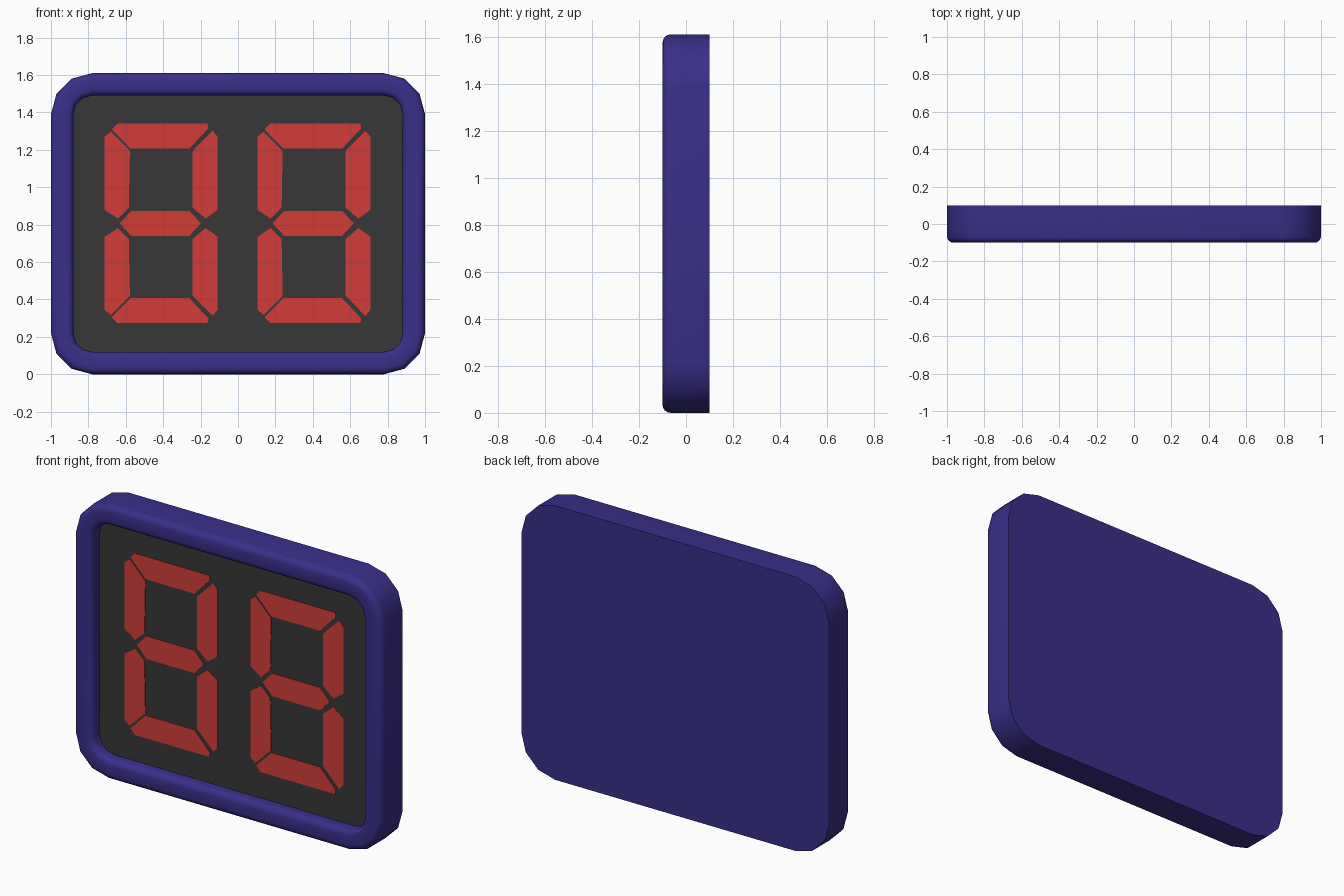
import bpy, bmesh, math

if "Cube" in bpy.data.objects:
    bpy.data.objects.remove(bpy.data.objects["Cube"])

W, H, R = 1.0, 1.61, 0.22      # half width, height, corner radius
PANEL_Y = -0.03                # depth of the recessed panel
B = 0.035                      # edge rounding


def material(name, rgb):
    m = bpy.data.materials.new(name)
    m.diffuse_color = (*rgb, 1)
    m.use_nodes = True
    m.node_tree.nodes["Principled BSDF"].inputs["Base Color"].default_value = m.diffuse_color
    return m


blue = material("indigo plastic", (0.041, 0.028, 0.25))
dark = material("charcoal", (0.038, 0.038, 0.038))
red = material("lit red", (0.64, 0.046, 0.039))


def ring(inset, y):
    """Rounded rectangle with three-sided corners, moved inward by inset."""
    pts, r = [], R - inset
    for k, (sx, top) in enumerate([(1, 1), (-1, 1), (-1, 0), (1, 0)]):
        cx, cz = sx * (W - R), H - R if top else R
        for i in range(4):
            a = math.radians(90 * k + 30 * i)
            pts.append((cx + r * math.cos(a), y, cz + r * math.sin(a)))
    return pts


def make(name, bm, mat):
    bmesh.ops.recalc_face_normals(bm, faces=bm.faces)
    me = bpy.data.meshes.new(name)
    bm.to_mesh(me)
    bm.free()
    ob = bpy.data.objects.new(name, me)
    bpy.context.collection.objects.link(ob)
    me.materials.append(mat)
    return ob


# Frame: section swept from the back edge, over the rounded rim, to the panel
arc = [math.radians(a) for a in (0, 22.5, 45, 67.5, 90)]
section = [(0, 0.1)]
section += [(B - B * math.cos(a), -0.1 + B - B * math.sin(a)) for a in arc]
section += [(0.12 - B + B * math.sin(a), -0.1 + B - B * math.cos(a)) for a in arc]
section += [(0.12, PANEL_Y)]

bm = bmesh.new()
loops = [[bm.verts.new(p) for p in ring(*s)] for s in section]
for a, b in zip(loops, loops[1:]):
    for i in range(16):
        j = (i + 1) % 16
        bm.faces.new((a[i], a[j], b[j], b[i]))
bm.faces.new(loops[0])
floor = bm.faces.new(loops[-1])
floor.material_index = 1
frame = make("frame_and_panel", bm, blue)
frame.data.materials.append(dark)
bpy.context.view_layer.objects.active = frame
frame.select_set(True)
bpy.ops.object.shade_smooth_by_angle(angle=math.radians(40))

# Digit segments, measured from the digit centre
MID_Z = 0.807
horizontal = [(-0.265, 0.502), (-0.235, 0.533), (0.247, 0.533),
              (0.252, 0.508), (0.15, 0.4), (-0.165, 0.4)]
upright = [(-0.303, 0.463), (-0.27, 0.49), (-0.168, 0.388),
           (-0.174, 0.083), (-0.232, 0.025), (-0.303, 0.072)]
upright_right = [(0.301, 0.463), (0.274, 0.495), (0.168, 0.388),
                 (0.168, 0.083), (0.237, 0.025), (0.301, 0.072)]
middle = [(-0.223, 0), (-0.16, 0.067), (0.15, 0.067),
          (0.212, 0), (0.15, -0.067), (-0.16, -0.067)]


def flip(points):
    return [(x, -z) for x, z in points]


segments = {"top": horizontal, "bottom": flip(horizontal), "middle": middle,
            "upper_left": upright, "lower_left": flip(upright),
            "upper_right": upright_right, "lower_right": flip(upright_right)}

for side, cx in (("left", -0.41), ("right", 0.407)):
    for part, outline in segments.items():
        bm = bmesh.new()
        front = [bm.verts.new((cx + x, PANEL_Y - 0.004, MID_Z + z)) for x, z in outline]
        back = [bm.verts.new((cx + x, PANEL_Y, MID_Z + z)) for x, z in outline]
        bm.faces.new(front)
        for i in range(6):
            j = (i + 1) % 6
            bm.faces.new((front[i], front[j], back[j], back[i]))
        # Open shells: orient the front face towards -y
        ob = make(f"{side}_digit_{part}", bm, red)
        if ob.data.polygons[0].normal.y > 0:
            ob.data.flip_normals()
